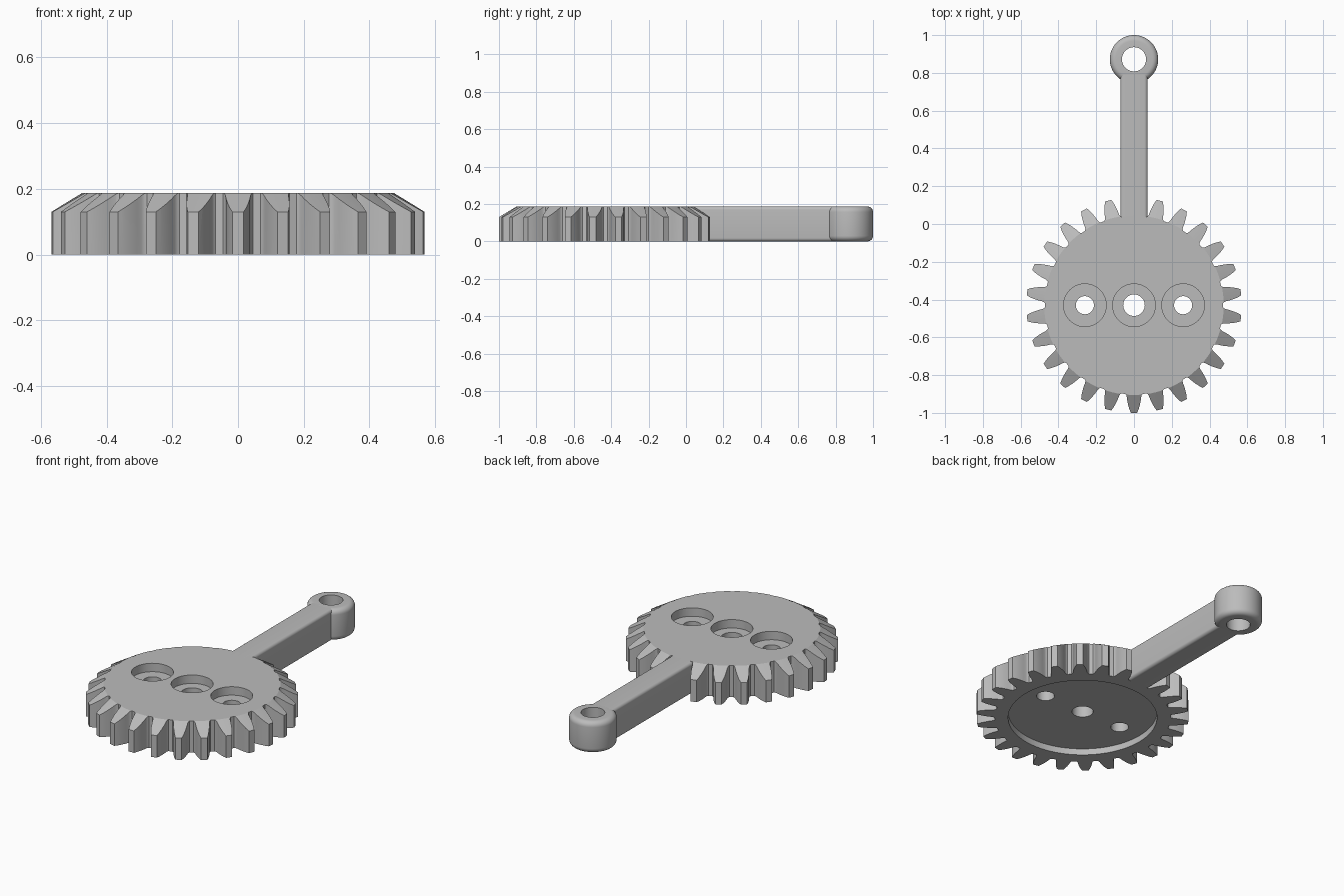
import bpy, bmesh, math
from mathutils import Vector

if "Cube" in bpy.data.objects:
    bpy.data.objects.remove(bpy.data.objects["Cube"], do_unlink=True)

TEETH = 26
HEIGHT = 0.187
GEAR_Y = -0.43
RING_Y = 0.872

grey = bpy.data.materials.new("plain grey")
grey.use_nodes = True
grey.diffuse_color = (0.5, 0.5, 0.5, 1)
grey.node_tree.nodes["Principled BSDF"].inputs["Base Color"].default_value = (0.5, 0.5, 0.5, 1)


def add_object(name, bm, location=(0, 0, 0)):
    bmesh.ops.recalc_face_normals(bm, faces=bm.faces)
    mesh = bpy.data.meshes.new(name)
    bm.to_mesh(mesh)
    bm.free()
    mesh.materials.append(grey)
    obj = bpy.data.objects.new(name, mesh)
    obj.location = location
    bpy.context.collection.objects.link(obj)
    return obj


def prism(name, outline, z0, z1, location=(0, 0, 0)):
    bm = bmesh.new()
    face = bm.faces.new([bm.verts.new((x, y, z0)) for x, y in outline])
    top = bmesh.ops.extrude_face_region(bm, geom=[face])["geom"]
    verts = [v for v in top if isinstance(v, bmesh.types.BMVert)]
    bmesh.ops.translate(bm, vec=(0, 0, z1 - z0), verts=verts)
    return add_object(name, bm, location)


def circle(r, n=48):
    return [(r * math.cos(math.tau * i / n), r * math.sin(math.tau * i / n)) for i in range(n)]


def lathe(name, profile, steps, closed, location):
    bm = bmesh.new()
    verts = [bm.verts.new((r, 0, z)) for r, z in profile]
    pairs = list(zip(verts, verts[1:] + verts[:1])) if closed else list(zip(verts, verts[1:]))
    edges = [bm.edges.new(p) for p in pairs]
    bmesh.ops.spin(bm, geom=verts + edges, axis=(0, 0, 1), cent=(0, 0, 0),
                   steps=steps, angle=math.tau)
    bmesh.ops.remove_doubles(bm, verts=bm.verts, dist=0.0001)
    return add_object(name, bm, location)


def rounded(x0, x1, z0, z1, r, n=6):
    """Closed rectangle with rounded corners."""
    points = []
    corners = [(x1 - r, z1 - r), (x0 + r, z1 - r), (x0 + r, z0 + r), (x1 - r, z0 + r)]
    for k, (cx, cz) in enumerate(corners):
        for i in range(n + 1):
            a = (k + i / n) * math.pi / 2
            points.append((cx + r * math.cos(a), cz + r * math.sin(a)))
    return points


def boolean(target, tool, operation):
    mod = target.modifiers.new(operation.title(), 'BOOLEAN')
    mod.operation = operation
    mod.solver = 'EXACT'
    mod.object = tool
    bpy.ops.object.select_all(action='DESELECT')
    target.select_set(True)
    bpy.context.view_layer.objects.active = target
    bpy.ops.object.modifier_apply(modifier=mod.name)
    bpy.data.objects.remove(tool, do_unlink=True)


# Toothed gear outline: radius and half width along one flank
flank = [(0.472, 0.046), (0.478, 0.041), (0.488, 0.038), (0.505, 0.036),
         (0.529, 0.031), (0.55, 0.025), (0.57, 0.017)]
tooth = [(r, -w) for r, w in flank] + [(r, w) for r, w in reversed(flank)]
outline = []
for t in range(TEETH):
    middle = -math.pi / 2 + math.tau * t / TEETH
    for r, w in tooth:
        a = middle + w / r
        outline.append((r * math.cos(a), r * math.sin(a)))
gear = prism("gear_wheel", outline, 0, 0.25, (0, GEAR_Y, 0))

# Bevelled upper rim and recessed underside
envelope = lathe("envelope", [(0, 0.037), (0.4, 0.037), (0.4, -0.05), (0.62, -0.05),
                              (0.62, 0.1), (0.475, HEIGHT), (0, HEIGHT)],
                 128, False, (0, GEAR_Y, 0))
boolean(gear, envelope, 'INTERSECT')

# Flat bottom trim is already given by the gear; bore the three stepped holes
for x, bore in ((-0.26, 0.048), (0, 0.057), (0.26, 0.048)):
    boolean(gear, prism("counterbore", circle(0.113), HEIGHT - 0.05, 0.4, (x, GEAR_Y, 0)), 'DIFFERENCE')
    boolean(gear, prism("bore", circle(bore), -0.2, 0.4, (x, GEAR_Y, 0)), 'DIFFERENCE')

# Arm with rounded long edges
bm = bmesh.new()
end = bm.faces.new([bm.verts.new((x, 0, z)) for x, z in rounded(-0.0725, 0.0725, 0, HEIGHT, 0.018)])
moved = bmesh.ops.extrude_face_region(bm, geom=[end])["geom"]
bmesh.ops.translate(bm, vec=(0, 0.79, 0), verts=[v for v in moved if isinstance(v, bmesh.types.BMVert)])
arm = add_object("arm", bm)

# Eye at the end of the arm: rounded outside, straight hole
outer = [p for p in rounded(0, 0.128, 0, HEIGHT, 0.03) if p[0] > 0.09]
profile = outer + [(0.064, HEIGHT), (0.064, 0)]
profile.sort(key=lambda p: math.atan2(p[1] - HEIGHT / 2, p[0] - 0.09))
eye = lathe("arm_eye", profile, 64, True, (0, RING_Y, 0))

for obj in (gear, arm, eye):
    bpy.ops.object.select_all(action='DESELECT')
    obj.select_set(True)
    bpy.context.view_layer.objects.active = obj
    bpy.ops.object.shade_smooth_by_angle(angle=math.radians(25))
